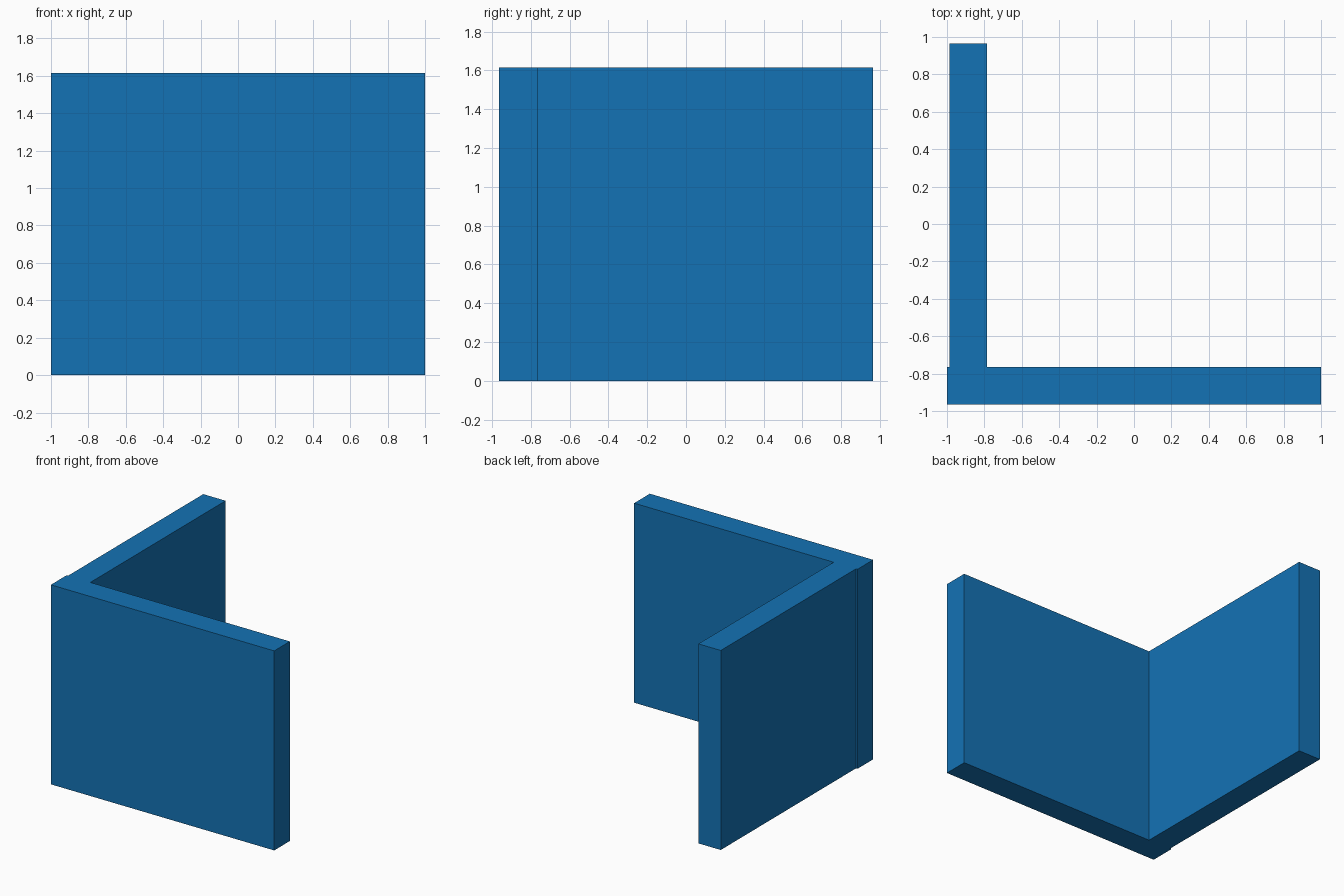
import bpy, bmesh

if "Cube" in bpy.data.objects:
    bpy.data.objects.remove(bpy.data.objects["Cube"])

HEIGHT = 1.615
HALF_DEPTH = 0.965
THICK = 0.2
SIDE_X = -0.987            # outer face of the side wall, slightly inset
INNER_Y = -HALF_DEPTH + THICK

# L-shaped plan of the two joined walls, with the small step at the corner
plan = [
    (-1, -HALF_DEPTH), (1, -HALF_DEPTH), (1, INNER_Y),
    (SIDE_X + THICK, INNER_Y), (SIDE_X + THICK, HALF_DEPTH),
    (SIDE_X, HALF_DEPTH), (SIDE_X, INNER_Y), (-1, INNER_Y),
]

# Extrude the plan upwards
bm = bmesh.new()
base = bm.faces.new([bm.verts.new((x, y, 0)) for x, y in plan])
top = bmesh.ops.extrude_face_region(bm, geom=[base], use_keep_orig=True)["geom"]
bmesh.ops.translate(bm, vec=(0, 0, HEIGHT),
                    verts=[g for g in top if isinstance(g, bmesh.types.BMVert)])
bmesh.ops.recalc_face_normals(bm, faces=bm.faces)

mesh = bpy.data.meshes.new("corner_walls")
bm.to_mesh(mesh)
bm.free()
walls = bpy.data.objects.new("corner_walls", mesh)
bpy.context.collection.objects.link(walls)

# Blue finish
blue = bpy.data.materials.new("blue")
blue.diffuse_color = (0.007, 0.17, 0.46, 1)
blue.use_nodes = True
blue.node_tree.nodes["Principled BSDF"].inputs["Base Color"].default_value = blue.diffuse_color
mesh.materials.append(blue)
